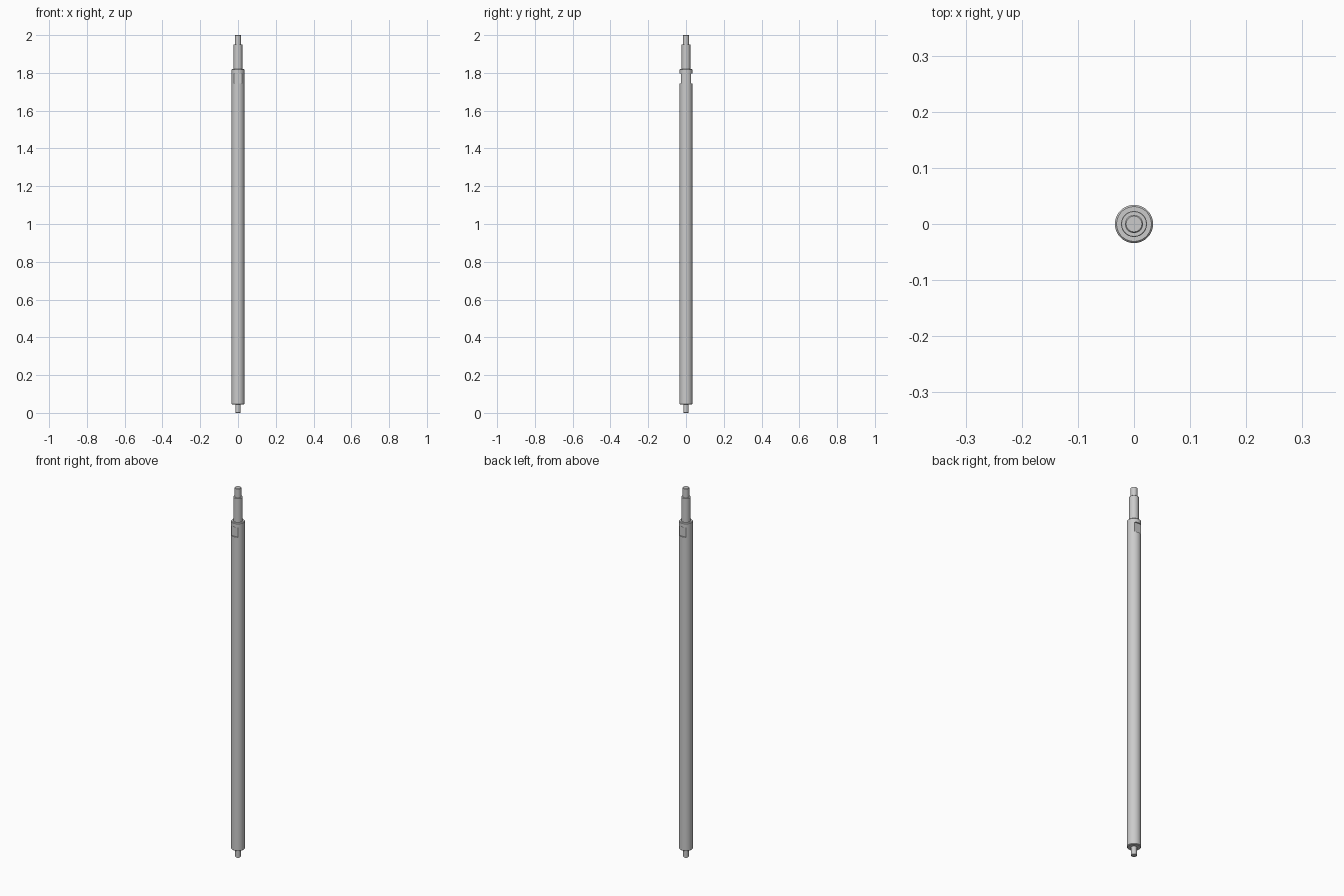
import bpy, bmesh, math

if "Cube" in bpy.data.objects:
    bpy.data.objects.remove(bpy.data.objects["Cube"])

SIDES = 64


def lathe(name, profile):
    """Spin a (radius, height) profile around z."""
    bm = bmesh.new()
    verts = [bm.verts.new((r, 0, z)) for r, z in profile]
    edges = [bm.edges.new(p) for p in zip(verts, verts[1:])]
    bmesh.ops.spin(bm, geom=verts + edges, cent=(0, 0, 0), axis=(0, 0, 1),
                   angle=2 * math.pi, steps=SIDES, use_merge=False)
    bmesh.ops.remove_doubles(bm, verts=bm.verts, dist=1e-5)
    bmesh.ops.recalc_face_normals(bm, faces=bm.faces)
    mesh = bpy.data.meshes.new(name)
    bm.to_mesh(mesh)
    bm.free()
    obj = bpy.data.objects.new(name, mesh)
    bpy.context.collection.objects.link(obj)
    return obj


# Stepped shaft: lower pin, long body, upper journal, tip
shaft = lathe("stepped_shaft", [
    (0, 0), (0.012, 0), (0.014, 0.002), (0.014, 0.045),
    (0.031, 0.045), (0.034, 0.048), (0.034, 1.817), (0.031, 1.82),
    (0.023, 1.82), (0.023, 1.949), (0.022, 1.95),
    (0.016, 1.95), (0.016, 1.998), (0.014, 2.0), (0, 2.0)])

# Wrench flats on front and back near the top of the body
FLAT_Y, Z0, Z1 = 0.0275, 1.745, 1.797
for side, label in ((-1, "front"), (1, "back")):
    bpy.ops.mesh.primitive_cube_add(
        size=1, location=(0, side * (FLAT_Y + 0.025), (Z0 + Z1) / 2))
    cutter = bpy.context.object
    cutter.name = label + "_flat_cutter"
    cutter.scale = (0.1, 0.05, Z1 - Z0)
    cutter.hide_render = True
    cutter.display_type = 'WIRE'
    mod = shaft.modifiers.new(label + "_flat", 'BOOLEAN')
    mod.operation = 'DIFFERENCE'
    mod.solver = 'EXACT'
    mod.object = cutter

# Bake the flats, then smooth the round surfaces
bpy.ops.object.select_all(action='DESELECT')
shaft.select_set(True)
bpy.context.view_layer.objects.active = shaft
for mod in list(shaft.modifiers):
    cutter = mod.object
    bpy.ops.object.modifier_apply(modifier=mod.name)
    bpy.data.objects.remove(cutter)
bpy.ops.object.shade_smooth_by_angle(angle=math.radians(30))
